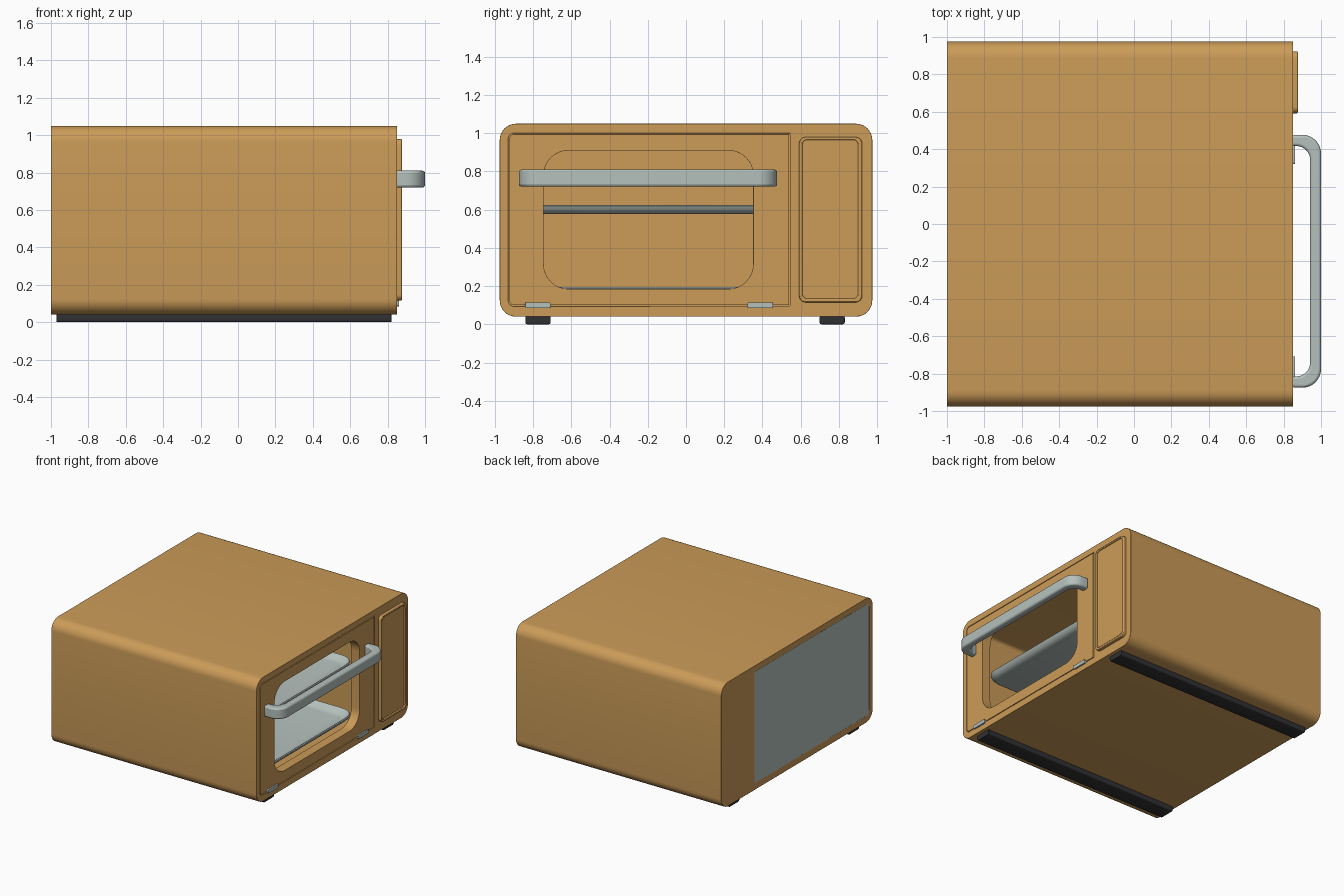
import bpy, bmesh, math
from mathutils import Matrix

if "Cube" in bpy.data.objects:
    bpy.data.objects.remove(bpy.data.objects["Cube"])


def material(name, rgb):
    m = bpy.data.materials.new(name)
    m.diffuse_color = (*rgb, 1)
    m.use_nodes = True
    m.node_tree.nodes["Principled BSDF"].inputs["Base Color"].default_value = m.diffuse_color
    return m


CARAMEL = material("caramel", (0.60, 0.33, 0.098))
GREY = material("pale_grey", (0.46, 0.53, 0.50))
BLACK = material("black_rubber", (0.03, 0.03, 0.033))

# local x -> world y, local y -> world z, local z -> world x
FACING_X = Matrix(((0, 0, 1, 0), (1, 0, 0, 0), (0, 1, 0, 0), (0, 0, 0, 1)))


def rounded(a0, a1, b0, b1, r, steps=8):
    """Rounded rectangle; r is one radius or four (right-top, left-top, left-bottom, right-bottom)."""
    radii = r if isinstance(r, tuple) else (r,) * 4
    pts = []
    for i, (sa, sb) in enumerate(((1, 1), (-1, 1), (-1, -1), (1, -1))):
        q = radii[i]
        ca = a1 - q if sa > 0 else a0 + q
        cb = b1 - q if sb > 0 else b0 + q
        n = steps if q > 0 else 0
        for k in range(n + 1):
            t = math.pi / 2 * (i + (k / n if n else 0))
            pts.append((ca + q * math.cos(t), cb + q * math.sin(t)))
    return pts


def finish(name, bm, mat, bevel=0.0, segments=2):
    bmesh.ops.recalc_face_normals(bm, faces=bm.faces[:])
    me = bpy.data.meshes.new(name)
    bm.to_mesh(me)
    bm.free()
    me.materials.append(mat)
    ob = bpy.data.objects.new(name, me)
    bpy.context.collection.objects.link(ob)
    if bevel:
        mod = ob.modifiers.new("soft_edges", 'BEVEL')
        mod.width, mod.segments = bevel, segments
        mod.limit_method, mod.angle_limit = 'ANGLE', math.radians(50)
    bpy.ops.object.select_all(action='DESELECT')
    ob.select_set(True)
    bpy.context.view_layer.objects.active = ob
    bpy.ops.object.shade_smooth_by_angle(angle=math.radians(35))
    return ob


def slab(name, loops, lo, hi, mat, bevel=0.0, segments=2, matrix=FACING_X):
    """Extrude an outline (with optional holes) from lo to hi."""
    bm = bmesh.new()
    edges = []
    for loop in loops:
        vs = [bm.verts.new((a, b, lo)) for a, b in loop]
        edges += [bm.edges.new((vs[i - 1], vs[i])) for i in range(len(vs))]
    bmesh.ops.triangle_fill(bm, edges=edges, use_beauty=True)
    ext = bmesh.ops.extrude_face_region(bm, geom=bm.faces[:])
    up = [v for v in ext["geom"] if isinstance(v, bmesh.types.BMVert)]
    bmesh.ops.translate(bm, verts=up, vec=(0, 0, hi - lo))
    bm.transform(matrix)
    return finish(name, bm, mat, bevel, segments)


def pan(name, z):
    """Shallow baking pan: rounded rectangles lofted through (inset, height) steps."""
    profile = ((0.05, 0.0), (0.025, 0.008), (0.008, 0.025), (0.0, 0.042), (0.006, 0.048),
               (0.014, 0.044), (0.03, 0.028), (0.055, 0.014), (0.08, 0.01))
    bm = bmesh.new()
    rings = []
    for d, h in profile:
        pts = rounded(-0.92 + d, 0.71 - d, -0.90 + d, 0.515 - d, 0.13 - d)
        rings.append([bm.verts.new((x, y, z + h)) for x, y in pts])
    for lower, upper in zip(rings, rings[1:]):
        for i in range(len(lower)):
            bm.faces.new((lower[i - 1], lower[i], upper[i], upper[i - 1]))
    bm.faces.new(rings[0])
    bm.faces.new(rings[-1])
    return finish(name, bm, GREY)


# outer casing with the oven cavity running through it
opening = rounded(-0.93, 0.545, 0.095, 1.0, (0, 0.03, 0.03, 0))
slab("casing", [rounded(-0.975, 0.975, 0.04, 1.05, 0.085), opening], -1.0, 0.85, CARAMEL, 0.006)

# back of the cavity: grey outside, caramel inside
slab("back_panel", [opening], -1.0, -0.98, GREY)
slab("cavity_liner", [opening], -0.98, -0.965, CARAMEL)

# door with a large rounded window
door = rounded(-0.925, 0.54, 0.1, 0.995, (0, 0.027, 0.027, 0))
window = rounded(-0.745, 0.352, 0.185, 0.91, 0.13)
slab("door", [door, window], 0.775, 0.85, CARAMEL, 0.003)

# raised control panel: frame and slightly sunken centre
centre = rounded(0.61, 0.90, 0.135, 0.965, 0.025)
slab("panel_frame", [rounded(0.592, 0.922, 0.115, 0.98, 0.035), centre], 0.84, 0.876, CARAMEL, 0.005)
slab("panel_centre", [centre], 0.84, 0.866, CARAMEL)

# door handle: U-shaped bar
outer = [p for p in rounded(0.6, 1.0, -0.875, 0.477, 0.1) if p[0] > 0.85]
inner = [p for p in rounded(0.6, 0.942, -0.815, 0.417, 0.075) if p[0] > 0.85]
def u_path(pts, y0, y1):
    return [(0.845, y0)] + sorted(pts, key=lambda p: p[1]) + [(0.845, y1)]
u_shape = u_path(outer, -0.875, 0.477) + u_path(inner, -0.815, 0.417)[::-1]
slab("door_handle", [u_shape], 0.72, 0.81, GREY, 0.014, 3, Matrix.Identity(4))

# hinges at the foot of the door
for side, y in (("left", -0.775), ("right", 0.388)):
    slab(side + "_hinge", [rounded(y - 0.067, y + 0.067, 0.085, 0.115, 0.008, 3)],
         0.82, 0.862, GREY, 0.004)

# two baking pans
pan("lower_pan", 0.146)
pan("upper_pan", 0.577)

# long rubber feet
for side, y in (("left", -0.775), ("right", 0.765)):
    slab(side + "_foot", [rounded(y - 0.066, y + 0.066, 0.0, 0.045, 0.01, 3)],
         -0.97, 0.82, BLACK, 0.006)
